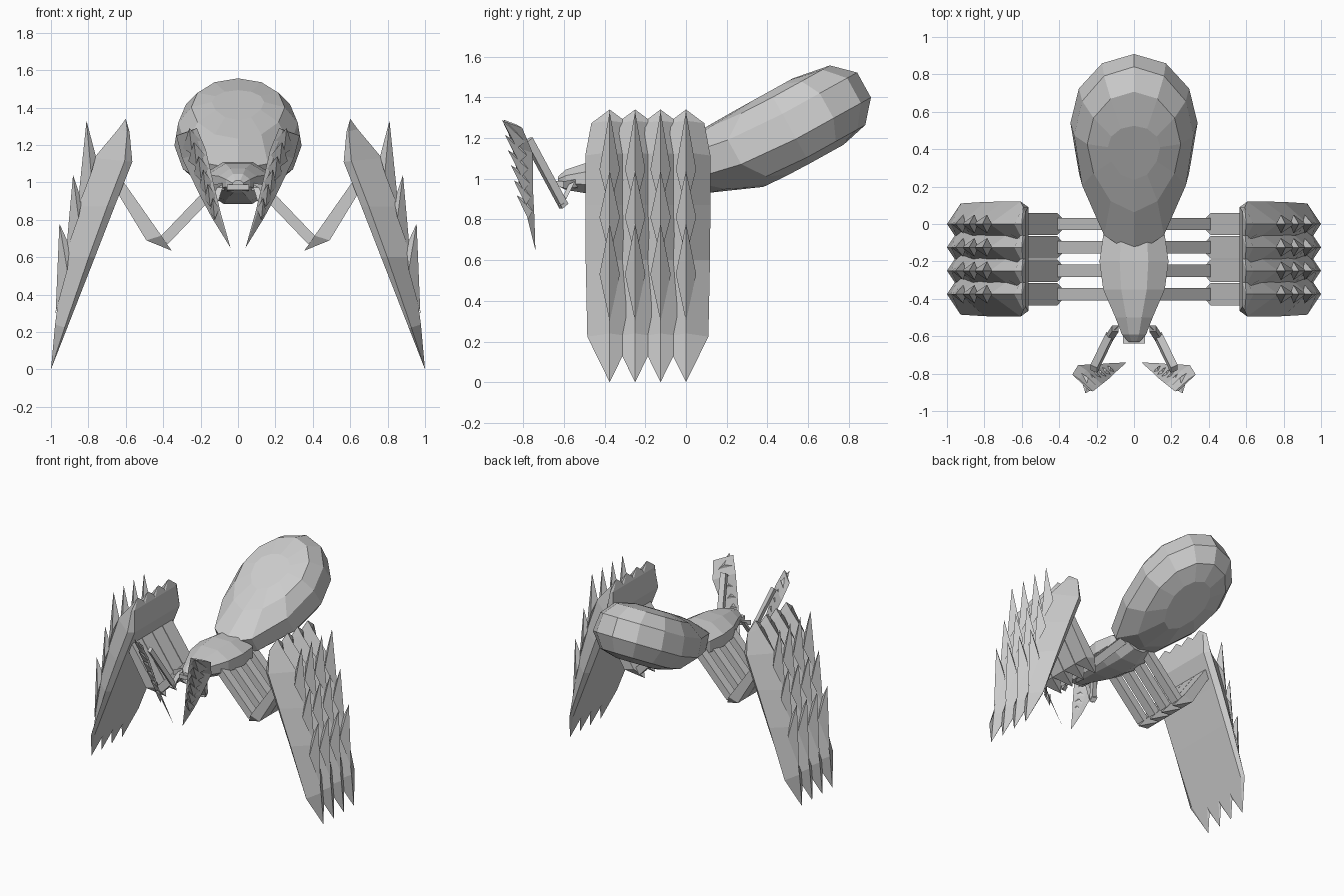
import bpy, bmesh
from math import sin, cos, pi
from mathutils import Vector as V

if "Cube" in bpy.data.objects:
    bpy.data.objects.remove(bpy.data.objects["Cube"])


def add_loft(bm, rings):
    """Skin a list of rings; a ring of one point closes to a tip."""
    vs = [[bm.verts.new(p) for p in r] for r in rings]
    faces = []
    for a, b in zip(vs, vs[1:]):
        n = max(len(a), len(b))
        for i in range(n):
            j = (i + 1) % n
            if len(a) == 1:
                f = (a[0], b[i], b[j])
            elif len(b) == 1:
                f = (a[i], b[0], a[j])
            else:
                f = (a[i], b[i], b[j], a[j])
            faces.append(bm.faces.new(f))
    for r in (vs[0], vs[-1]):
        if len(r) > 2:
            faces.append(bm.faces.new(r))
    bmesh.ops.recalc_face_normals(bm, faces=faces)


def make(name, lofts, mirror=False):
    bm = bmesh.new()
    for rings in lofts:
        add_loft(bm, rings)
    me = bpy.data.meshes.new(name)
    bm.to_mesh(me)
    bm.free()
    ob = bpy.data.objects.new(name, me)
    bpy.context.collection.objects.link(ob)
    if mirror:
        ob.modifiers.new("Mirror", 'MIRROR').use_axis[0] = True
    return ob


def bar(p, q, side, up):
    """Four-sided bar between two points."""
    p, q, s, u = V(p), V(q), V(side), V(up)
    return [[c + s + u, c - s + u, c - s - u, c + s - u] for c in (p, q)]


# Abdomen: flattened sphere, pole on its tilted upper side, drawn out to the front
def abdomen_ring(h, rear, front, front_h, w):
    pts = []
    for i in range(12):
        t = 2 * pi * i / 12
        c = cos(t)
        if c >= 0:
            a, hh = rear * c, h
        else:
            k = abs(c) ** 1.2
            a, hh = front * k, h + (front_h - h) * k * k
        pts.append((w * sin(t), 0.5 + 0.875 * a - 0.485 * hh,
                    1.27 + 0.485 * a + 0.875 * hh))
    return pts


make("abdomen", [[abdomen_ring(*r) for r in (
    (.183, .13, -.20, .183, .14),
    (.150, .32, -.40, .180, .25),
    (.055, .42, -.68, .150, .32),
    (-.085, .42, -.68, .030, .34),
    (-.190, .33, -.50, -.110, .26),
    (-.223, .19, -.255, -.213, .14))]])


# Thorax and head: eight-sided sections along y
def body_ring(y, w, lo, hi):
    m, r = (lo + hi) / 2, (hi - lo) / 2
    return [(w * cos(i * pi / 4 + pi / 8) * 1.08, y, m + r * sin(i * pi / 4 + pi / 8) * 1.08)
            for i in range(8)]


make("thorax", [[body_ring(*s) for s in (
    (-.63, .03, .965, 1.01), (-.59, .065, .945, 1.045), (-.50, .10, .93, 1.075),
    (-.35, .165, .90, 1.10), (-.20, .185, .885, 1.11), (-.06, .165, .89, 1.10),
    (.05, .10, .93, 1.06))]])

# Walking legs: thin thigh, wedge shin, broad spiked blade
BLADE = ((.58, 1.27, .09, .64, 1.285), (.565, 1.11, .12, .77, 1.13),
         (.66, .87, .12, .86, .87), (.765, .60, .118, .93, .60),
         (.914, .22, .11, .978, .24))
SPIKES = ((.77, 1.14, .81, 1.33, .86, .85), (.845, .90, .882, 1.04, .92, .62),
          (.91, .66, .955, .78, .975, .30))


def blade_ring(y, ix, iz, w, rx, rz):
    mx, mz = ix + (rx - ix) * .2, iz + (rz - iz) * .2
    return [(ix, y - w * .75, iz), (mx, y - w, mz), (rx, y, rz),
            (mx, y + w, mz), (ix, y + w * .75, iz)]


for n in range(4):
    y = -0.375 + 0.125 * n
    make(f"leg_thigh_{n + 1}", [bar((.05, y, 1.05), (.395, y, .69),
                                    (0, .033, 0), (.02, 0, .02))], True)
    make(f"leg_shin_{n + 1}", [[
        [(.355, y, .635)],
        [(.41, y - .06, .715), (.49, y - .06, .69), (.49, y + .06, .69), (.41, y + .06, .715)],
        [(.61, y - .06, 1.0), (.66, y - .06, .97), (.66, y + .06, .97), (.61, y + .06, 1.0)]]], True)
    lofts = [[[(.60, y, 1.34)]] + [blade_ring(y, *s) for s in BLADE] + [[(1.0, y, 0)]]]
    for ux, uz, ax, az, lx, lz in SPIKES:
        mx, mz = (ux + lx) / 2 - .03, (uz + lz) / 2 + .05
        lofts.append([[(ux - .01, y, uz), (mx, y - .05, mz), (lx, y, lz), (mx, y + .05, mz)],
                      [(ax, y, az)]])
    make(f"leg_blade_{n + 1}", lofts, True)

# Front feelers: two thin bars and a spiked hanging claw
make("feeler_arm", [
    bar((.06, -.52, .98), (.125, -.59, .97), (.012, -.012, 0), (0, 0, .018)),
    bar((.10, -.56, .98), (.135, -.615, .87), (.018, 0, 0), (0, .016, .008)),
    bar((.13, -.60, .865), (.215, -.775, 1.19), (.018, .008, 0), (0, .014, .012))], True)

CLAW = ((.275, -.85, 1.27, 1.0), (.235, -.805, 1.15, 1.15),
        (.165, -.785, .95, .75), (.115, -.765, .82, .45))
side, ridge = V((.055, .045, -.02)), V((-.035, -.04, .01))


def claw_ring(x, y, z, s):
    c = V((x, y, z))
    return [c + side * s, c + ridge * s, c - side * s, c - ridge * s * .5]


claw = [[claw_ring(*s) for s in CLAW] + [[(.04, -.74, .65)]]]
for i in range(6):
    t = i / 5
    c = V((.245, -.83, 1.20)).lerp(V((.125, -.775, .85)), t)
    s = 1 - .5 * t
    claw.append([[c + side * s * .9, c + V((0, .01, .035)), c - side * s * .9, c - V((0, 0, .05))],
                 [c + V((.015, -.075, .09)) * (1 - .25 * t)]])
make("feeler_claw", claw, True)

# Jaw plates under the head
make("jaw", [bar((.03, -.50, .965), (.03, -.64, .975), (.03, 0, 0), (0, 0, .015))], True)
